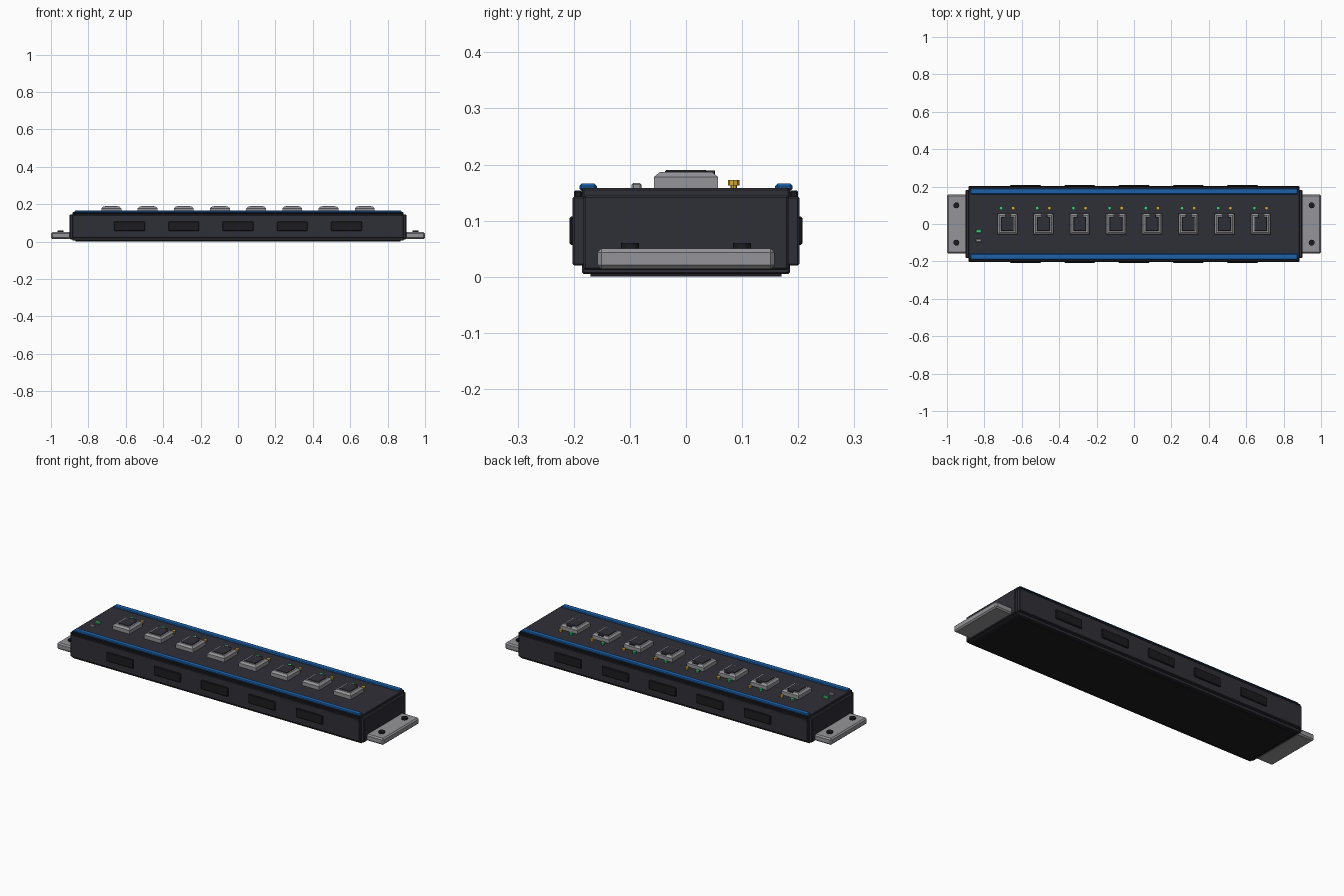
import bpy, bmesh
from mathutils import Matrix

cube = bpy.data.objects.get("Cube")
if cube:
    bpy.data.objects.remove(cube, do_unlink=True)


def material(name, rgb, rough=0.6):
    m = bpy.data.materials.new(name)
    m.use_nodes = True
    m.diffuse_color = (*rgb, 1)
    bsdf = m.node_tree.nodes["Principled BSDF"]
    bsdf.inputs["Base Color"].default_value = (*rgb, 1)
    bsdf.inputs["Roughness"].default_value = rough
    return m


CASE = material("charcoal_case", (0.028, 0.028, 0.038))
BLACK = material("black_plastic", (0.012, 0.012, 0.015))
BLUE = material("blue_trim", (0.012, 0.12, 0.40))
GREY = material("grey_metal", (0.30, 0.30, 0.32))
GREEN = material("green_light", (0.06, 0.60, 0.22))
YELLOW = material("amber_light", (0.68, 0.42, 0.05))


def finish(bm, name, mat, bevel=0.0):
    bmesh.ops.recalc_face_normals(bm, faces=bm.faces)
    mesh = bpy.data.meshes.new(name)
    bm.to_mesh(mesh)
    bm.free()
    mesh.materials.append(mat)
    ob = bpy.data.objects.new(name, mesh)
    bpy.context.collection.objects.link(ob)
    if bevel:
        mod = ob.modifiers.new("chamfer", "BEVEL")
        mod.width = bevel
        mod.segments = 1
    return ob


def box(name, mat, x, y, z, bevel=0.0):
    """Box from (min, max) ranges on each axis."""
    bm = bmesh.new()
    bmesh.ops.create_cube(bm, size=1)
    for v in bm.verts:
        v.co = [r[0] + (c + 0.5) * (r[1] - r[0]) for c, r in zip(v.co, (x, y, z))]
    return finish(bm, name, mat, bevel)


def around(c, half):
    return (c - half, c + half)


def disc(name, mat, x, y, z, radius, sides=12):
    bm = bmesh.new()
    bmesh.ops.create_cone(bm, cap_ends=True, segments=sides, radius1=radius, radius2=radius,
                          depth=z[1] - z[0], matrix=Matrix.Translation((x, y, sum(z) / 2)))
    return finish(bm, name, mat)


def port_frame(x):
    """Square socket collar with sloped shoulders and an open, sunken middle."""
    bm = bmesh.new()
    rings = []
    for half, z in ((0.057, 0.155), (0.057, 0.178), (0.046, 0.187), (0.037, 0.187), (0.037, 0.16)):
        rings.append([bm.verts.new((x + sx * half * 0.93, sy * half, z))
                      for sx, sy in ((-1, -1), (1, -1), (1, 1), (-1, 1))])
    for a, b in zip(rings, rings[1:]):
        for i in range(4):
            j = (i + 1) % 4
            bm.faces.new((a[i], a[j], b[j], b[i]))
    bm.faces.new(rings[-1])
    return finish(bm, "port_frame", GREY)


# Housing: core, long side panels, end caps and base plate
box("housing_core", CASE, around(0, 0.885), around(0, 0.185), (0.005, 0.158), 0.003)
box("side_panels", CASE, around(0, 0.885), around(0, 0.202), (0.02, 0.143), 0.003)
box("end_caps", CASE, around(0, 0.9), around(0, 0.183), (0.012, 0.145), 0.004)
box("base_plate", BLACK, around(0, 0.87), around(0, 0.17), (0, 0.01))

# Blue edge rails and side vents on both long sides
for side in (-1, 1):
    yr = sorted((side * 0.159, side * 0.19))
    box("edge_rail", BLUE, around(0, 0.875), yr, (0.153, 0.166), 0.004)
    yl = sorted((side * 0.185, side * 0.2))
    box("rail_lip", BLACK, around(0, 0.88), yl, (0.14, 0.154), 0.003)
    for i in range(-2, 3):
        yv = sorted((side * 0.195, side * 0.208))
        box("side_vent", BLACK, around(i * 0.29, 0.082), yv, (0.057, 0.107), 0.003)

# Mounting ears with screws
for side in (-1, 1):
    ear = sorted((side * 0.895, side * 1.0))
    box("mounting_ear", GREY, ear, around(0, 0.158), (0.014, 0.05), 0.007)
    for y in (-0.1, 0.1):
        disc("ear_screw", BLACK, side * 0.95, y, (0.04, 0.06), 0.016)

# Row of sockets, each with a raised insert and two lights
for i in range(8):
    x = -0.677 + i * 0.1935
    port_frame(x)
    box("port_insert", CASE, around(x, 0.034), around(0, 0.037), (0.158, 0.19), 0.002)
    box("port_tab", CASE, around(x + 0.003, 0.017), (0.03, 0.052), (0.178, 0.1895), 0.001)
    for dx, mat, label in ((-0.034, GREEN, "link_light"), (0.031, YELLOW, "activity_light")):
        disc(label + "_stem", mat, x + dx, 0.085, (0.155, 0.164), 0.006, 8)
        disc(label, mat, x + dx, 0.085, (0.163, 0.172), 0.01, 8)

# Status lights near the right end
box("power_light", GREEN, around(-0.83, 0.015), around(-0.039, 0.009), (0.155, 0.167), 0.003)
box("status_light", GREY, around(-0.83, 0.015), around(-0.088, 0.009), (0.155, 0.167), 0.003)
